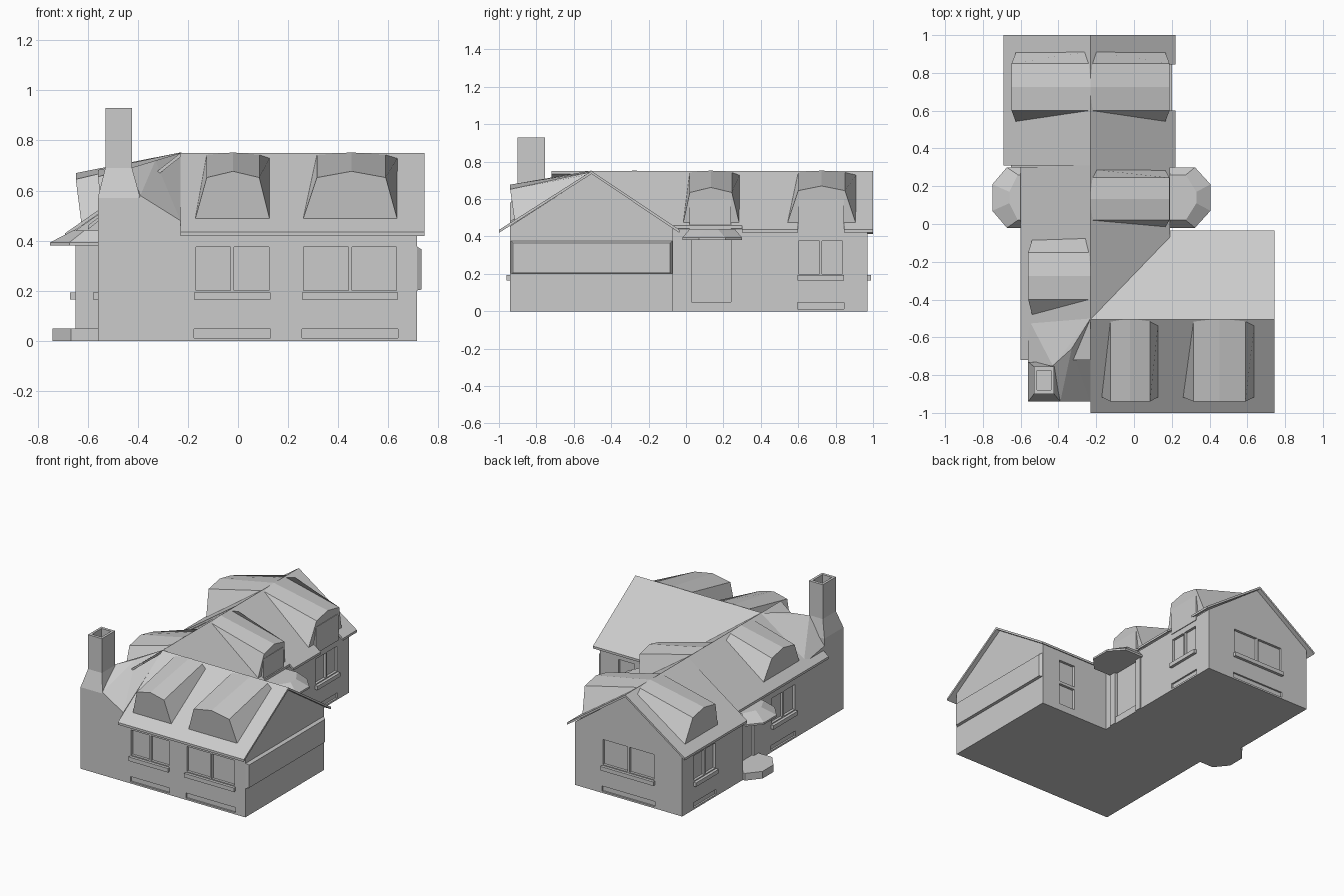
import bpy, bmesh
from mathutils import Vector

cube = bpy.data.objects.get("Cube")
if cube:
    bpy.data.objects.remove(cube, do_unlink=True)

GREY = (0.6, 0.6, 0.6, 1)
mat = bpy.data.materials.new("plain grey")
mat.use_nodes = True
mat.diffuse_color = GREY
mat.node_tree.nodes["Principled BSDF"].inputs["Base Color"].default_value = GREY


def finish(name, bm):
    bmesh.ops.recalc_face_normals(bm, faces=bm.faces)
    me = bpy.data.meshes.new(name)
    bm.to_mesh(me)
    bm.free()
    me.materials.append(mat)
    ob = bpy.data.objects.new(name, me)
    bpy.context.collection.objects.link(ob)
    return ob


def add_loft(bm, ring_a, ring_b):
    a = [bm.verts.new(p) for p in ring_a]
    b = [bm.verts.new(p) for p in ring_b]
    n = len(a)
    bm.faces.new(a)
    bm.faces.new(b[::-1])
    for i in range(n):
        j = (i + 1) % n
        bm.faces.new((a[i], b[i], b[j], a[j]))


def loft(name, ring_a, ring_b):
    bm = bmesh.new()
    add_loft(bm, ring_a, ring_b)
    return finish(name, bm)


def prism(name, pts, axis, lo, hi):
    """Extrude a 2D profile along an axis."""
    k = "xyz".index(axis)
    ring = lambda t: [Vector(p[:k] + (t,) + p[k:]) for p in pts]
    return loft(name, ring(lo), ring(hi))


def box(name, x, y, z):
    return prism(name, [(x[0], y[0]), (x[1], y[0]), (x[1], y[1]), (x[0], y[1])], "z", *z)


def hull(name, pts):
    bm = bmesh.new()
    verts = [bm.verts.new(p) for p in pts]
    res = bmesh.ops.convex_hull(bm, input=verts)
    junk = {g for g in res["geom_interior"] if isinstance(g, bmesh.types.BMVert)}
    bmesh.ops.delete(bm, geom=list(junk), context="VERTS")
    return finish(name, bm)


def carve(ob, boxes):
    """Cut box-shaped recesses and bake the result."""
    bm = bmesh.new()
    for x, y, z in boxes:
        add_loft(bm, *[[(x[0], y[0], h), (x[1], y[0], h), (x[1], y[1], h), (x[0], y[1], h)] for h in z])
    cutter = finish("cutter", bm)
    cutter.hide_render = True
    mod = ob.modifiers.new("recess", "BOOLEAN")
    mod.object, mod.operation, mod.solver = cutter, "DIFFERENCE", "EXACT"
    dg = bpy.context.evaluated_depsgraph_get()
    me = bpy.data.meshes.new_from_object(ob.evaluated_get(dg))
    ob.modifiers.clear()
    ob.data = me
    bpy.data.objects.remove(cutter, do_unlink=True)


def window(axis, wall, out, lo, hi, z=(0.2, 0.375), panes=2, cellar=True):
    """Return pane recesses, and add a sill under them."""
    span = lambda d0, d1: tuple(sorted((wall + out * d0, wall + out * d1)))
    place = lambda u, d, h: (u, d, h) if axis == "y" else (d, u, h)
    step = (hi - lo) / panes
    cuts = [place((lo + i * step + 0.007, lo + (i + 1) * step - 0.007), span(-0.018, 0.02), z)
            for i in range(panes)]
    if cellar:
        cuts.append(place((lo, hi), span(-0.012, 0.02), (0.012, 0.048)))
        box("window_sill", *place((lo, hi), span(-0.005, 0.02), (0.165, 0.193)))
    return cuts


RIDGE, MID_X, MID_Y = 0.75, -0.23, -0.505

# Front wing
front_wing = prism("front_wing_walls", [(-0.94, 0), (-0.07, 0), (-0.07, 0.455), (MID_Y, 0.735), (-0.94, 0.455)],
                   "x", MID_X, 0.715)
carve(front_wing, window("y", -0.94, -1, -0.175, 0.13) + window("y", -0.94, -1, 0.255, 0.64)
      + window("y", -0.07, 1, 0.44, 0.58, (0.05, 0.2), 1, False)
      + window("y", -0.07, 1, 0.44, 0.58, (0.22, 0.375), 1, False))
loft("side_wall_panel", [(0.71, -0.94, 0.2), (0.71, -0.07, 0.2), (0.71, -0.07, 0.38), (0.71, -0.94, 0.38)],
     [(0.733, -0.925, 0.205), (0.733, -0.085, 0.205), (0.733, -0.085, 0.365), (0.733, -0.925, 0.365)])

# Left block, middle block and back wing
left_block = box("left_block_walls", (-0.56, -0.2), (-0.94, 0.32), (0, 0.47))
carve(left_block, window("x", -0.56, -1, -0.41, -0.14))
middle = prism("middle_walls", [(-0.5, 0), (0.18, 0), (0.18, 0.44), (MID_X, 0.735), (-0.5, 0.5)], "y", -0.3, 0.32)
carve(middle, [((0.165, 0.2), (0.03, 0.24), (0.05, 0.385))])
back_wing = prism("back_wing_walls", [(-0.65, 0), (0.18, 0), (0.18, 0.44), (MID_X, 0.735), (-0.65, 0.44)],
                  "y", 0.3, 0.97)
carve(back_wing, window("y", 0.97, 1, -0.44, -0.03) + window("x", 0.18, 1, 0.595, 0.845)
      + window("x", -0.65, -1, 0.595, 0.845))


# Roof slopes as thin slabs from ridge to eave
def slope(name, axis, ridge, eave, eave_z, lo, hi):
    t = 0.016
    prism(name, [(ridge, RIDGE), (eave, eave_z), (eave, eave_z - t), (ridge, RIDGE - t)], axis, lo, hi)


slope("front_roof", "x", MID_Y, -1.0, 0.435, MID_X, 0.745)
slope("front_wing_back_roof", "x", MID_Y, -0.035, 0.435, MID_X, 0.745)
slope("back_left_roof", "y", MID_X, -0.69, 0.43, 0.31, 1.0)
slope("middle_left_roof", "y", MID_X, -0.6, 0.46, -0.72, 0.31)
slope("middle_right_roof", "y", MID_X, 0.19, 0.458, -0.5, 0.3)
for lo, hi, eave, z in ((0.3, 0.6, 0.22, 0.437), (0.6, 0.845, 0.18, 0.465), (0.845, 1.0, 0.22, 0.437)):
    slope("back_right_roof", "y", MID_X, eave, z, lo, hi)


# Dormers: tapered face lofted back to a flat end at the ridge
def dormer(name, place, lo, hi, s_lo, s_hi, reach, base, shoulder, peak):
    mid = (s_lo + s_hi) / 2
    inner = reach - 0.025
    front = [(lo, inner, base), (s_lo, reach, shoulder), (mid, reach, peak), (s_hi, reach, shoulder), (hi, inner, base)]
    back = [(lo, 0, 0.735), (s_lo, 0, 0.745), (mid, 0, 0.752), (s_hi, 0, 0.745), (hi, 0, 0.735)]
    loft(name, [place(*p) for p in front], [place(*p) for p in back])


to_front = lambda u, v, z: (u, MID_Y - v, z)
to_right = lambda u, v, z: (MID_X + v, u, z)
to_left = lambda u, v, z: (MID_X - v, u, z)
dormer("front_dormer_small", to_front, -0.175, 0.13, -0.125, 0.085, 0.435, 0.472, 0.652, 0.677)
dormer("front_dormer_large", to_front, 0.255, 0.64, 0.315, 0.59, 0.435, 0.472, 0.652, 0.677)
for side, place in (("right", to_right), ("left", to_left)):
    dormer("back_dormer_" + side, place, 0.535, 0.915, 0.6, 0.85, 0.418, 0.45, 0.645, 0.67)
dormer("door_dormer", to_right, -0.02, 0.29, 0.02, 0.245, 0.418, 0.45, 0.635, 0.662)
dormer("left_dormer", to_left, -0.5, -0.07, -0.4, -0.15, 0.33, 0.47, 0.655, 0.682)
box("back_dormer_face", (0.1, 0.185), (0.6, 0.845), (0.415, 0.6))
box("door_dormer_face", (0.1, 0.185), (0.02, 0.24), (0.415, 0.6))

# Hipped corner roof and chimney
corner = [(x, y, 0.3) for x in (-0.56, MID_X) for y in (-0.94, -0.5)]
hull("corner_roof", corner + [(-0.39, -0.94, 0.58), (MID_X, -0.94, 0.48), (MID_X, -0.5, RIDGE), (-0.33, -0.66, 0.72),
                              (-0.43, -0.75, 0.69), (-0.56, -0.5, 0.48), (-0.56, -0.73, 0.52)])
shaft_x, shaft_y = (-0.53, -0.423), (-0.9, -0.755)
hull("chimney_base", [(x, y, z) for x in (-0.56, -0.39) for y in (-0.94, -0.73) for z in (0, 0.57)]
     + [(x, y, 0.69) for x in shaft_x for y in shaft_y])
chimney = box("chimney_shaft", shaft_x, shaft_y, (0.6, 0.93))
carve(chimney, [((-0.513, -0.44), (-0.88, -0.775), (0.85, 1.0))])


# Porch canopies and step, with cut corners
def porch(name, wall, out, lo, hi, z0, z1, shrink, out2):
    def ring(x, a, b, z):
        c = wall + (x - wall) * 0.65
        return [(wall, a, z), (c, a, z), (x, a + 0.09, z), (x, b - 0.09, z), (c, b, z), (wall, b, z)]
    loft(name, ring(out, lo, hi, z0), ring(out2, lo + shrink, hi - shrink, z1))


for name, wall, out, top in (("right", 0.17, 0.405, 0.33), ("left", -0.53, -0.75, -0.66)):
    porch("canopy_edge_" + name, wall, out, -0.02, 0.3, 0.38, 0.393, 0, out)
    porch("canopy_top_" + name, wall, out, -0.02, 0.3, 0.393, 0.44, 0.04, top)
porch("porch_step", -0.53, -0.74, 0.0, 0.3, 0, 0.05, 0, -0.74)

# Door surround on the right
for y in ((-0.02, 0.03), (0.24, 0.285)):
    box("door_surround", (0.17, 0.188), y, (0, 0.4))
carve(left_block, [((-0.6, -0.545), (0.05, 0.25), (0.05, 0.375))])
